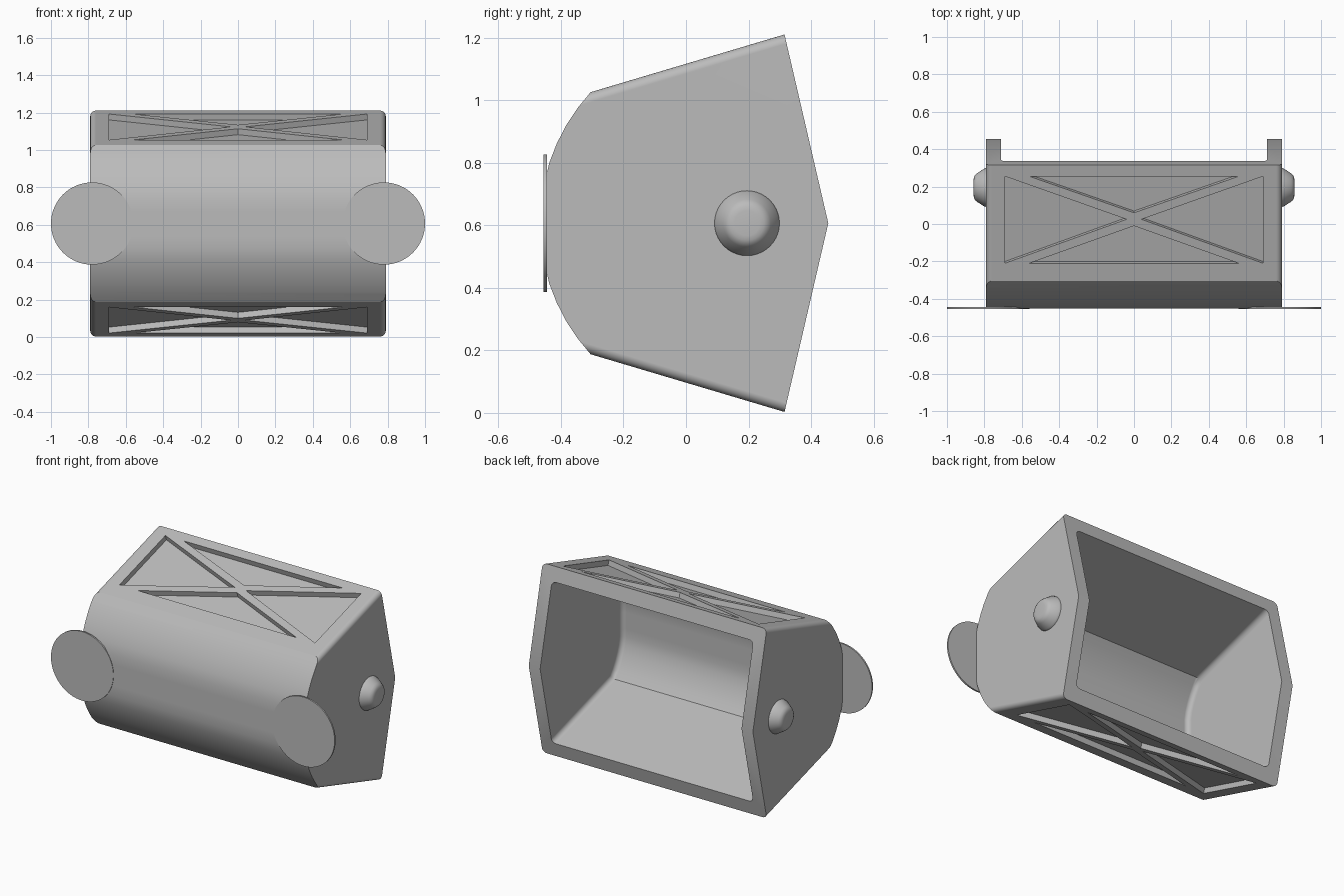
import bpy, bmesh, math
from mathutils import Vector

if "Cube" in bpy.data.objects:
    bpy.data.objects.remove(bpy.data.objects["Cube"])

MID = 0.6065      # height of the horizontal symmetry plane
WIDTH = 0.79      # half width of the bucket
ARC_Y = 0.152     # centre of the rounded front

grey = bpy.data.materials.new("grey plastic")
grey.use_nodes = True
grey.diffuse_color = (0.5, 0.5, 0.5, 1)
grey.node_tree.nodes["Principled BSDF"].inputs["Base Color"].default_value = (0.5, 0.5, 0.5, 1)


def make_object(name, bm):
    bmesh.ops.recalc_face_normals(bm, faces=bm.faces[:])
    mesh = bpy.data.meshes.new(name)
    bm.to_mesh(mesh)
    bm.free()
    mesh.materials.append(grey)
    obj = bpy.data.objects.new(name, mesh)
    bpy.context.collection.objects.link(obj)
    return obj


def prism(name, loop, offset, round_if=None, radius=0.03):
    """Extrude a closed loop of points by an offset, rounding chosen edges."""
    bm = bmesh.new()
    offset = Vector(offset)
    a = [bm.verts.new(p) for p in loop]
    b = [bm.verts.new(Vector(p) + offset) for p in loop]
    bm.faces.new(a)
    bm.faces.new(b[::-1])
    for i in range(len(a)):
        j = (i + 1) % len(a)
        bm.faces.new((a[i], b[i], b[j], a[j]))
    bmesh.ops.recalc_face_normals(bm, faces=bm.faces[:])
    if round_if:
        edges = [e for e in bm.edges if round_if(e.verts[0].co - e.verts[1].co)]
        bmesh.ops.bevel(bm, geom=edges, offset=radius, segments=6,
                        profile=0.5, affect='EDGES')
    return make_object(name, bm)


def side_profile(x, back, radius, half_height, front):
    """Upper back corners, rounded front, lower back corners."""
    half = math.asin(half_height / radius)
    steps = 14
    arc = []
    for i in range(steps + 1):
        t = half * (1 - 2 * i / steps)
        arc.append((max(front, ARC_Y - radius * math.cos(t)), radius * math.sin(t)))
    points = back + arc + [(y, -z) for y, z in reversed(back)]
    return [(x, y, MID + z) for y, z in points]


def smooth(obj):
    bpy.ops.object.select_all(action='DESELECT')
    obj.select_set(True)
    bpy.context.view_layer.objects.active = obj
    bpy.ops.object.shade_smooth_by_angle(angle=math.radians(30))


# Bucket shell with a pointed back edge on both cheeks
outline = side_profile(-WIDTH, [(0.455, 0), (0.315, 0.6035)], 0.62, 0.419, -0.452)[:-1]
bucket = prism("bucket", outline, (2 * WIDTH, 0, 0),
               lambda d: abs(d.x) < 0.01 and abs(d.y) > 0.5)

# Hollow inside, open to the back
hollow = side_profile(-0.71, [(0.7, 0.623)], 0.535, 0.334, -0.37)
cutters = [prism("cavity_cutter", hollow, (1.42, 0, 0), lambda d: abs(d.x) < 0.01)]

# Triangular recesses leaving a cross brace on the sloping plates
SLOPE = 0.298
side_tri = [(-0.69, 0.255), (-0.69, -0.21), (-0.04, 0.025)]
triangles = [
    side_tri,
    [(-x, y) for x, y in side_tri],
    [(-0.56, 0.255), (0.56, 0.255), (0, 0.06)],
    [(-0.56, -0.21), (0.56, -0.21), (0, -0.01)],
]
normal = Vector((0, -SLOPE, 1)).normalized()
for side in (1, -1):
    for tri in triangles:
        loop = []
        for x, y in tri:
            p = Vector((x, y, 0.6035 + SLOPE * (y - 0.315))) - normal * 0.033
            loop.append((p.x, p.y, MID + side * p.z))
        n = normal * 0.08
        cutters.append(prism("recess_cutter", loop, (0, n.y, side * n.z)))

bpy.context.view_layer.objects.active = bucket
for cutter in cutters:
    cutter.hide_render = True
    mod = bucket.modifiers.new("cut", 'BOOLEAN')
    mod.operation = 'DIFFERENCE'
    mod.solver = 'EXACT'
    mod.object = cutter
    bpy.ops.object.modifier_apply(modifier=mod.name)
    bpy.data.objects.remove(cutter)
smooth(bucket)
weighted = bucket.modifiers.new("even shading", 'WEIGHTED_NORMAL')
weighted.keep_sharp = True

# Pivot bosses on the cheeks and thin round pads at the front corners
boss_profile = [(-0.02, 0.104), (0, 0.104), (0.012, 0.1), (0.05, 0.076),
                (0.06, 0.067), (0.066, 0.055), (0.068, 0.04)]
SIDES = 40
for side, label in ((1, "left"), (-1, "right")):
    bm = bmesh.new()
    rings = []
    for out, r in boss_profile:
        rings.append([bm.verts.new((side * (WIDTH + out),
                                    0.195 + r * math.cos(math.tau * k / SIDES),
                                    MID + r * math.sin(math.tau * k / SIDES)))
                      for k in range(SIDES)])
    for lower, upper in zip(rings, rings[1:]):
        for k in range(SIDES):
            j = (k + 1) % SIDES
            bm.faces.new((lower[k], lower[j], upper[j], upper[k]))
    bm.faces.new(rings[0])
    bm.faces.new(rings[-1])
    smooth(make_object(label + "_pivot_boss", bm))

    circle = [(side * 0.78 + 0.22 * math.cos(math.tau * k / 64), -0.455,
               MID + 0.22 * math.sin(math.tau * k / 64)) for k in range(64)]
    smooth(prism(label + "_front_pad", circle, (0, 0.01, 0)))
